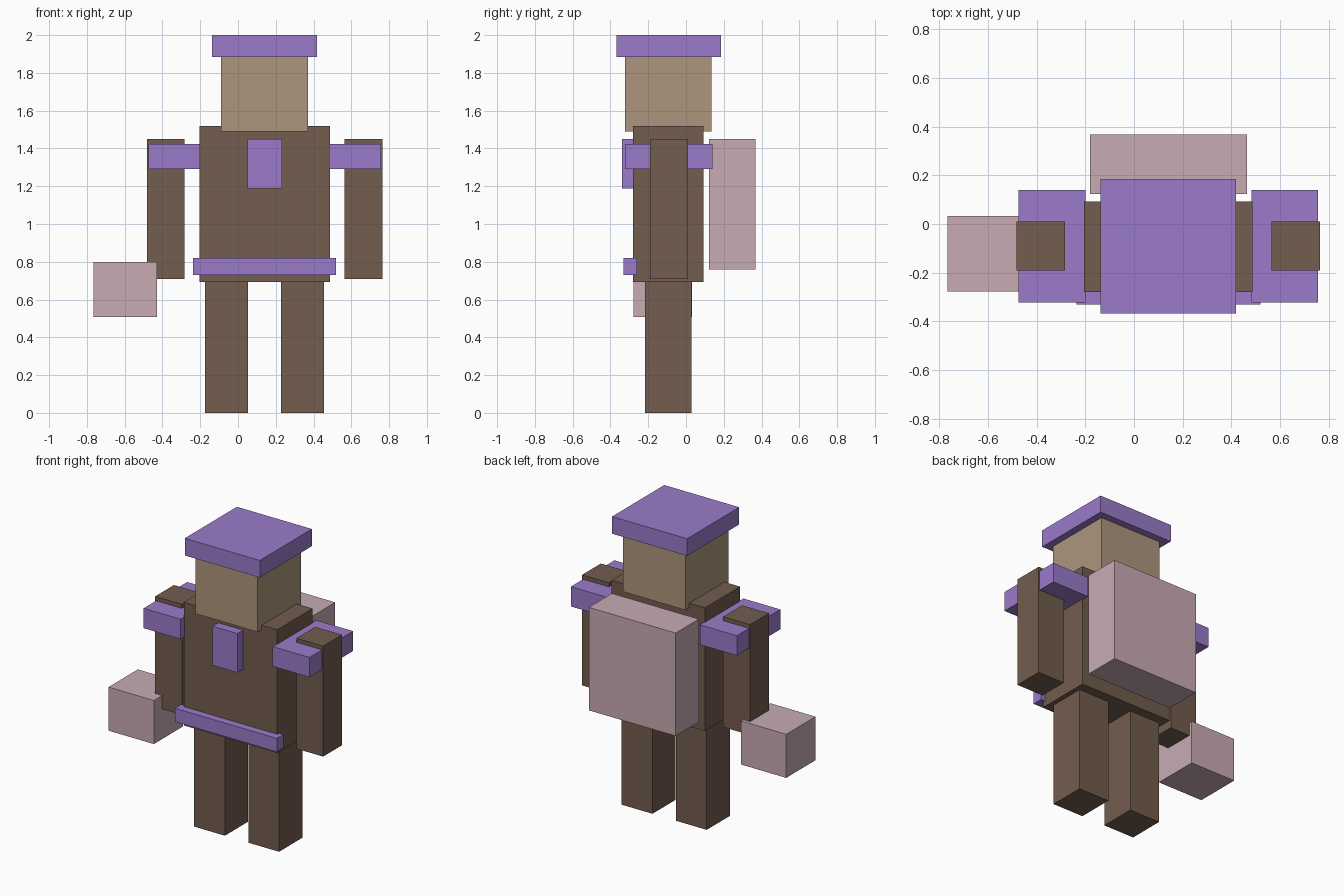
import bpy
import bmesh
from mathutils import Vector

cube = bpy.data.objects.get("Cube")
if cube:
    bpy.data.objects.remove(cube, do_unlink=True)

BODY_X = 0.141  # the figure's own centre line


def make_material(name, rgb):
    mat = bpy.data.materials.new(name)
    mat.use_nodes = True
    color = (*rgb, 1.0)
    mat.diffuse_color = color
    mat.node_tree.nodes["Principled BSDF"].inputs["Base Color"].default_value = color
    return mat


brown = make_material("dark brown", (0.171, 0.109, 0.076))
tan = make_material("tan skin", (0.418, 0.305, 0.205))
purple = make_material("purple", (0.328, 0.198, 0.597))
pink = make_material("dusty pink", (0.578, 0.407, 0.456))


def box(name, mat, x, y, z):
    """Box spanning the (low, high) range on each axis."""
    low, high = (Vector(corner) for corner in zip(x, y, z))
    centre = (low + high) / 2
    bm = bmesh.new()
    bmesh.ops.create_cube(bm, size=1)
    bmesh.ops.scale(bm, vec=high - low, verts=bm.verts)
    mesh = bpy.data.meshes.new(name)
    bm.to_mesh(mesh)
    bm.free()
    mesh.materials.append(mat)
    obj = bpy.data.objects.new(name, mesh)
    obj.location = centre
    bpy.context.collection.objects.link(obj)
    return obj


def centred(name, mat, half_width, y, z):
    return box(name, mat, (BODY_X - half_width, BODY_X + half_width), y, z)


def pair(name, mat, inner, outer, y, z):
    """Matching boxes on both sides of the body's centre line."""
    box("left_" + name, mat, (BODY_X + inner, BODY_X + outer), y, z)
    box("right_" + name, mat, (BODY_X - outer, BODY_X - inner), y, z)


# Body and head
centred("torso", brown, 0.346, (-0.28, 0.093), (0.694, 1.52))
centred("head", tan, 0.23, (-0.322, 0.135), (1.49, 1.89))
centred("hat", purple, 0.278, (-0.368, 0.184), (1.885, 2.0))

# Limbs
pair("leg", brown, 0.087, 0.315, (-0.216, 0.029), (0, 0.694))
pair("arm", brown, 0.424, 0.623, (-0.19, 0.01), (0.71, 1.45))

# Purple trim
pair("shoulder_pad", purple, 0.341, 0.615, (-0.322, 0.139), (1.29, 1.423))
centred("belt", purple, 0.378, (-0.33, -0.26), (0.73, 0.82))
centred("chest_badge", purple, 0.092, (-0.34, -0.27), (1.188, 1.45))

# Carried items
centred("backpack", pink, 0.322, (0.123, 0.368), (0.76, 1.45))
box("hand_crate", pink, (-0.766, -0.43), (-0.277, 0.033), (0.508, 0.80))
